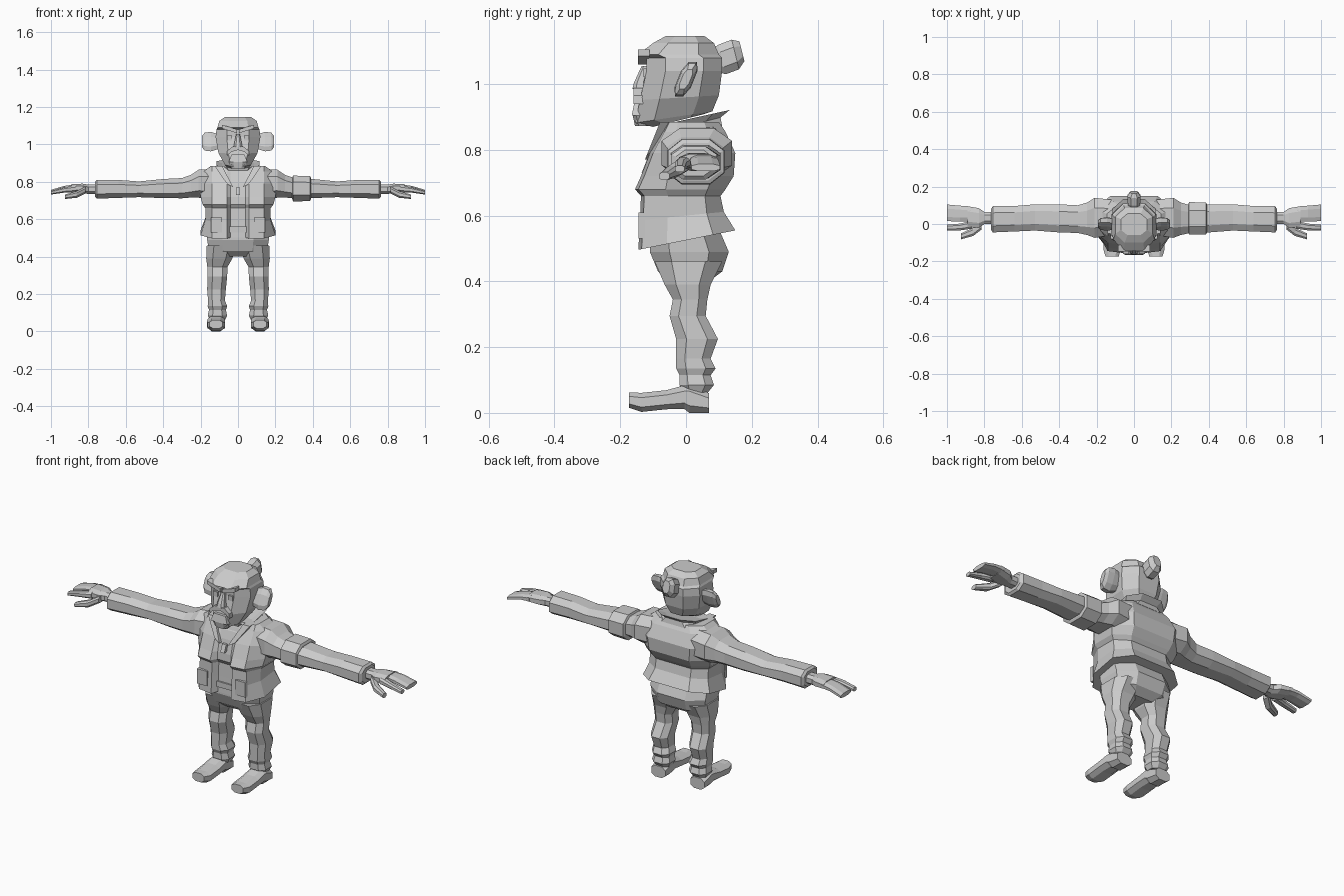
import bpy, bmesh

cube = bpy.data.objects.get("Cube")
if cube:
    bpy.data.objects.remove(cube)

grey = bpy.data.materials.new("plain_grey")
grey.use_nodes = True
grey.diffuse_color = (.6, .6, .6, 1)
shader = grey.node_tree.nodes["Principled BSDF"]
shader.inputs["Base Color"].default_value = grey.diffuse_color


def loft(name, rings, side=1):
    """Skin a list of equal-length point rings with flat quads and close both ends."""
    bm = bmesh.new()
    rows = [[bm.verts.new((side * x, y, z)) for x, y, z in ring] for ring in rings]
    for lower, upper in zip(rows, rows[1:]):
        for i in range(len(lower)):
            bm.faces.new((lower[i - 1], lower[i], upper[i], upper[i - 1]))
    bm.faces.new(rows[0])
    bm.faces.new(rows[-1])
    bmesh.ops.recalc_face_normals(bm, faces=bm.faces)
    mesh = bpy.data.meshes.new(name)
    bm.to_mesh(mesh)
    bm.free()
    mesh.materials.append(grey)
    bpy.context.collection.objects.link(bpy.data.objects.new(name, mesh))


def octagon(half_u, half_v, chamfer=.5):
    """Chamfered rectangle around the origin, in two dimensions."""
    u, v = half_u * chamfer, half_v * chamfer
    quarter = [(u, -half_v), (half_u, -v)]
    right = quarter + [(a, -b) for a, b in reversed(quarter)]
    return right + [(-a, -b) for a, b in right]


def level(z, half_width, front, back, tilt=0, centre=0):
    """Horizontal ring that rises by tilt toward the back."""
    middle, depth = (front + back) / 2, (back - front) / 2
    return [(centre + x, middle + y, z + tilt * (middle + y))
            for x, y in octagon(half_width, depth)]


def across(x, y, z, half_depth, half_height, lean=0):
    """Ring facing sideways, used for arms, fingers and ears."""
    return [(x, y + v + lean * w, z + w) for v, w in octagon(half_depth, half_height)]


def facing(y, x, z, half_width, half_height, lean=0):
    """Ring facing forward, used for boots and the hair bun."""
    return [(x + u, y + lean * w, z + w) for u, w in octagon(half_width, half_height)]


def plate(name, outline, y, depth, lean=0, side=1):
    """Raised plate on the front, from an outline of x and z points."""
    low = min(z for x, z in outline)
    faces = [[(x, y + offset + lean * (z - low), z) for x, z in outline]
             for offset in (0, depth)]
    loft(name, faces, side)


def rectangle(x, z, half_width, half_height):
    left, right = x - half_width, x + half_width
    bottom, top = z - half_height, z + half_height
    return [(left, bottom), (right, bottom), (right, top), (left, top)]


def jacket_ring(z, width, front, back, groove, tilt=0):
    """Ring of the open jacket, with a recessed strip at the front centre."""
    half = [(.04, front + groove), (.06, front), (.14, front + .01),
            (width, front * .4), (width, back * .55), (width * .6, back)]
    whole = half + [(-x, y) for x, y in reversed(half)]
    return [(x, y, z + tilt * y) for x, y in whole]


# Head with a forward chin, an overhanging brow and a flat crown
loft("head", [
    level(.895, .06, -.1, .05, tilt=.25),
    level(.905, .07, -.155, .08, tilt=.15),
    level(.96, .105, -.14, .1, tilt=.06),
    level(1.04, .12, -.12, .11),
    level(1.08, .115, -.12, .11),
    level(1.09, .11, -.145, .1),
    level(1.125, .1, -.1, .085),
    level(1.147, .07, -.06, .055),
])
loft("hair_bun", [
    facing(.08, 0, 1.07, .02, .03, lean=-.25),
    facing(.11, 0, 1.075, .033, .045, lean=-.25),
    facing(.15, 0, 1.09, .035, .045, lean=-.25),
    facing(.17, 0, 1.1, .02, .03, lean=-.25),
])

# Central face details
loft("nose", [
    level(.985, .024, -.163, -.12),
    level(1.005, .02, -.158, -.12),
    level(1.055, .01, -.135, -.11),
])
plate("lower_lip", [(-.05, .905), (.05, .905), (.035, .945), (-.035, .945)],
      y=-.165, depth=.03, lean=.2)
loft("beard", [level(.872, .035, -.155, -.11), level(.905, .05, -.162, -.12)])

# Open jacket with a flared hem, a full chest and sloping shoulders
loft("jacket", [
    jacket_ring(.525, .2, -.145, .15, groove=.03, tilt=.2),
    jacket_ring(.6, .175, -.14, .115, groove=.03, tilt=.1),
    jacket_ring(.66, .175, -.137, .105, groove=.03),
    jacket_ring(.68, .19, -.155, .12, groove=.035),
    jacket_ring(.72, .2, -.137, .145, groove=.02),
    jacket_ring(.79, .21, -.11, .15, groove=.01),
    jacket_ring(.855, .185, -.075, .12, groove=0),
    jacket_ring(.885, .145, -.06, .1, groove=0),
])

# Standing collar, higher at the back
loft("collar", [
    level(.85, .14, -.085, .11, tilt=.2),
    level(.872, .1, -.07, .105, tilt=.25),
    level(.892, .115, -.075, .133, tilt=.22),
    level(.886, .085, -.06, .1, tilt=.22),
])
plate("zipper_pull", rectangle(0, .75, .012, .02), y=-.135, depth=.02, lean=.4)

# Trousers and belt
loft("trouser_seat", [
    level(.4, .1, -.05, .07),
    level(.43, .155, -.085, .11),
    level(.49, .165, -.11, .13),
    level(.56, .165, -.11, .1),
])
plate("belt_buckle", rectangle(0, .545, .045, .015), y=-.12, depth=.02)

for name, side in (("left", 1), ("right", -1)):
    # Trouser leg with a bulging calf and gathered cuffs
    loft(name + "_leg", [
        level(.06, .04, -.005, .065, centre=.11),
        level(.085, .052, -.02, .085, centre=.11),
        level(.115, .045, -.02, .075, centre=.11),
        level(.135, .052, -.03, .09, centre=.11),
        level(.165, .045, -.03, .075, centre=.115),
        level(.225, .05, -.03, .097, centre=.115),
        level(.295, .052, -.05, .06, centre=.11),
        level(.345, .054, -.04, .065, centre=.11),
        level(.39, .07, -.065, .075, centre=.1),
        level(.46, .077, -.095, .11, centre=.09),
    ], side)

    # Boot with a raised instep and a rounded toe
    loft(name + "_boot", [
        facing(.07, .117, .03, .042, .03),
        facing(.01, .117, .044, .045, .044),
        facing(-.005, .117, .048, .046, .036),
        facing(-.06, .117, .04, .048, .029),
        facing(-.135, .117, .032, .047, .029),
        facing(-.174, .117, .039, .035, .023),
    ], side)

    # Sleeve, broad at the shoulder and open at the wrist
    loft(name + "_sleeve", [
        across(.12, .035, .79, .095, .08),
        across(.21, .033, .79, .107, .075),
        across(.25, .028, .777, .087, .061),
        across(.3, .026, .766, .074, .054),
        across(.4, .03, .764, .075, .051),
        across(.53, .035, .76, .07, .042),
        across(.64, .028, .762, .068, .048),
        across(.755, .025, .76, .07, .05),
        across(.765, .025, .76, .055, .04),
    ], side)

    # Hand: palm, joined fingers, separate index finger and lowered thumb
    loft(name + "_palm", [
        across(.75, .032, .76, .032, .025),
        across(.8, .032, .76, .032, .025),
        across(.83, .032, .765, .053, .025),
        across(.89, .04, .768, .055, .02),
    ], side)
    loft(name + "_fingers", [
        across(.875, .054, .768, .04, .018),
        across(.93, .055, .764, .043, .014),
        across(1, .06, .746, .044, .011),
    ], side)
    loft(name + "_index_finger", [
        across(.865, -.003, .763, .022, .018),
        across(.93, -.016, .756, .018, .014),
        across(1, -.019, .742, .015, .01),
    ], side)
    loft(name + "_thumb", [
        across(.815, -.005, .756, .025, .018),
        across(.86, -.042, .733, .022, .018),
        across(.925, -.066, .72, .016, .012),
    ], side)

    # Ear: thin plate leaning back, rounded off at its outer end
    loft(name + "_ear", [
        across(.09, 0, 1.015, .022, .035, lean=.4),
        across(.145, 0, 1.015, .025, .052, lean=.4),
        across(.178, 0, 1.015, .022, .048, lean=.4),
        across(.193, 0, 1.015, .014, .03, lean=.4),
    ], side)

    # Paired face details
    plate(name + "_eye", rectangle(.045, 1.035, .013, .013), y=-.13, depth=.015, side=side)
    plate(name + "_brow", [(.005, 1.06), (.085, 1.085), (.085, 1.105), (.005, 1.08)],
          y=-.146, depth=.035, side=side)
    plate(name + "_moustache", [(0, .97), (.035, .96), (.06, .94), (.058, .965),
                                (.03, .988), (0, .988)],
          y=-.16, depth=.03, side=side)

    # Lapel folded down from the collar, and hip pocket
    plate(name + "_lapel", [(.025, .77), (.06, .79), (.125, .885), (.085, .885)],
          y=-.125, depth=.03, lean=.4, side=side)
    plate(name + "_pocket", rectangle(.115, .57, .03, .04), y=-.145, depth=.02, side=side)

# Band worn on the left upper arm only
loft("arm_band", [across(x, .03, .764, .075 + swell, .057 + swell)
                  for x, swell in ((.29, 0), (.295, .012), (.385, .01), (.39, 0))])
